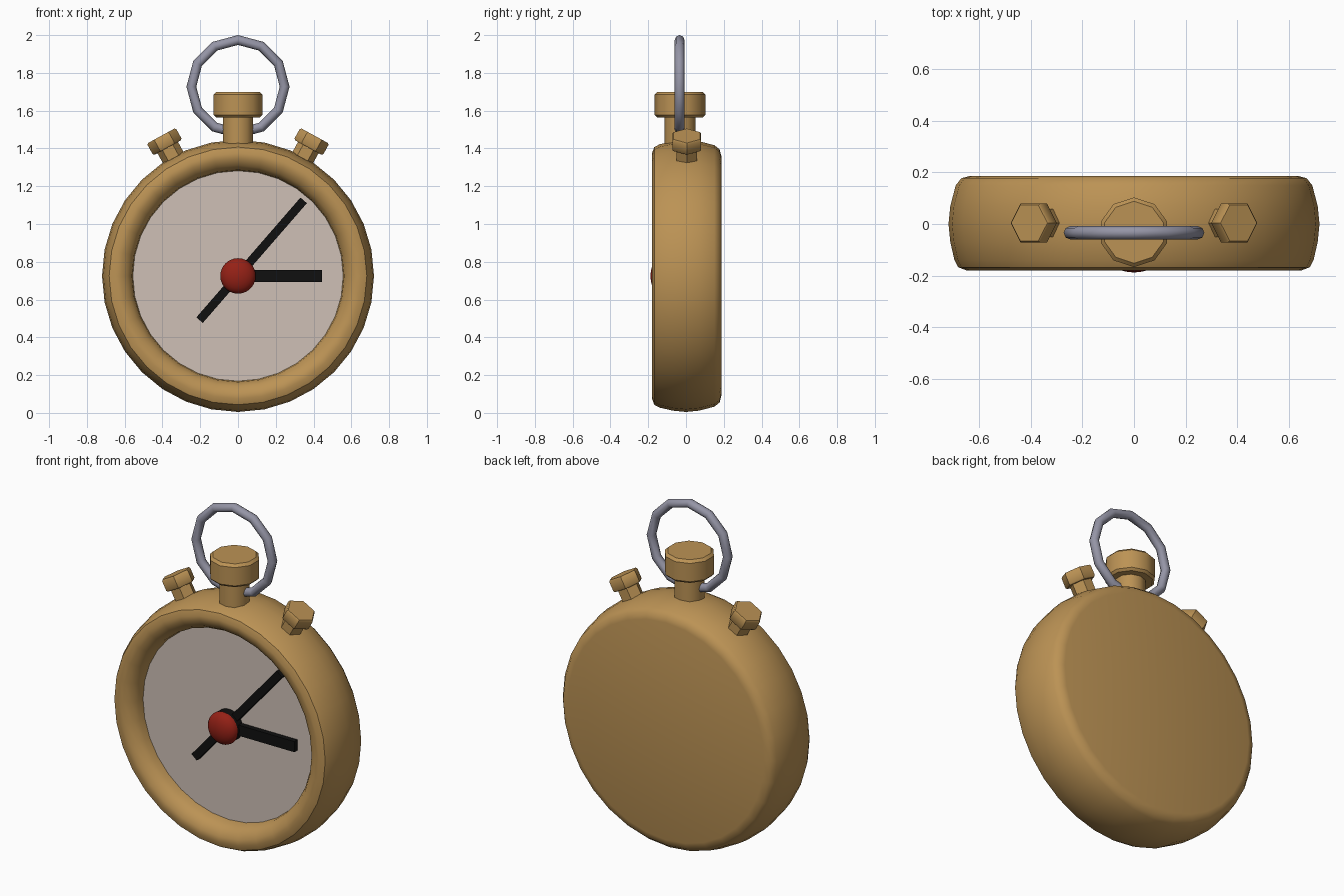
import bpy, bmesh
from math import cos, sin, pi, radians
from mathutils import Matrix

if "Cube" in bpy.data.objects:
    bpy.data.objects.remove(bpy.data.objects["Cube"])

CZ = 0.725  # height of the dial centre


def material(name, rgb):
    m = bpy.data.materials.new(name)
    m.diffuse_color = (*rgb, 1)
    m.use_nodes = True
    m.node_tree.nodes["Principled BSDF"].inputs["Base Color"].default_value = m.diffuse_color
    return m


BRASS = material("brass", (0.50, 0.29, 0.09))
STEEL = material("steel", (0.30, 0.30, 0.38))
CREAM = material("cream", (0.62, 0.53, 0.47))
BLACK = material("black", (0.005, 0.005, 0.005))
RED = material("red", (0.30, 0.015, 0.008))


def finish(name, bm, matrix, mat, angle=40):
    bmesh.ops.recalc_face_normals(bm, faces=bm.faces)
    bm.transform(matrix)
    mesh = bpy.data.meshes.new(name)
    bm.to_mesh(mesh)
    bm.free()
    mesh.materials.append(mat)
    ob = bpy.data.objects.new(name, mesh)
    bpy.context.collection.objects.link(ob)
    bpy.ops.object.select_all(action='DESELECT')
    ob.select_set(True)
    bpy.context.view_layer.objects.active = ob
    bpy.ops.object.shade_smooth_by_angle(angle=radians(angle))
    return ob


def lathe(name, profile, sides, matrix, mat, start=0.0, loop=False, angle=40):
    """Spin (radius, height) points about local z."""
    bm = bmesh.new()
    rings = []
    for r, h in profile:
        if r == 0:
            rings.append([bm.verts.new((0, 0, h))] * sides)
        else:
            a = [start + 2 * pi * i / sides for i in range(sides)]
            rings.append([bm.verts.new((r * cos(t), r * sin(t), h)) for t in a])
    pairs = list(zip(rings, rings[1:])) + ([(rings[-1], rings[0])] if loop else [])
    for p, q in pairs:
        for i in range(sides):
            j = (i + 1) % sides
            bm.faces.new(dict.fromkeys((p[i], p[j], q[j], q[i])))
    return finish(name, bm, matrix, mat, angle)


def bar(name, start, end, width, angle):
    """Flat clock hand along a direction in the dial plane."""
    bm = bmesh.new()
    bmesh.ops.create_cube(bm, size=1)
    bm.transform(Matrix.Translation(((start + end) / 2, 0, 0))
                 @ Matrix.Diagonal((end - start, 0.03, width, 1)))
    m = Matrix.Translation((0, -0.1, CZ)) @ Matrix.Rotation(-radians(angle), 4, 'Y')
    finish(name, bm, m, BLACK, 20)


# local z points out of the front of the watch
FRONT = Matrix.Translation((0, 0, CZ)) @ Matrix.Rotation(pi / 2, 4, 'X')

# case with rounded rim and recessed front
lathe("case", [(0, -0.187), (0.635, -0.187), (0.67, -0.178), (0.692, -0.15),
               (0.713, -0.07), (0.72, 0), (0.713, 0.07), (0.697, 0.14),
               (0.682, 0.168), (0.65, 0.18), (0.62, 0.176), (0.585, 0.155),
               (0.562, 0.12), (0.556, 0.07), (0, 0.07)], 32, FRONT, BRASS)
lathe("dial", [(0.557, 0.082), (0, 0.082)], 32, FRONT, CREAM)

# hands and hub
bar("long_hand", -0.31, 0.53, 0.045, 49)
bar("short_hand", 0.0, 0.445, 0.062, 0)
lathe("hub_base", [(0, 0.08), (0.09, 0.08), (0.09, 0.135), (0, 0.135)], 24, FRONT, BLACK)
dome = [(0.094 * cos(t * pi / 12), 0.135 + 0.053 * sin(t * pi / 12)) for t in range(6)]
lathe("hub_cap", [(0, 0.135)] + dome + [(0, 0.188)], 24, FRONT, RED)

# crown on top
lathe("crown", [(0, 1.38), (0.083, 1.38), (0.083, 1.565), (0.122, 1.565),
                (0.135, 1.578), (0.135, 1.685), (0.12, 1.70), (0, 1.70)],
      10, Matrix.Translation((0, -0.032, 0)), BRASS, start=pi / 2)

# hexagonal side buttons
for side, label in ((1, "right"), (-1, "left")):
    m = (Matrix.Translation((0, 0.004, CZ))
         @ Matrix.Rotation(side * radians(28.7), 4, 'Y'))
    lathe(label + "_button", [(0, 0.66), (0.062, 0.66), (0.062, 0.775), (0.08, 0.775),
                              (0.087, 0.783), (0.087, 0.838), (0.08, 0.846), (0, 0.846)],
          6, m, BRASS)

# hanging ring through the crown neck
tube = [(0.247 + 0.026 * cos(i * pi / 4), 0.026 * sin(i * pi / 4)) for i in range(8)]
lathe("hanging_ring", tube, 12,
      Matrix.Translation((0, -0.034, 1.727)) @ Matrix.Rotation(pi / 2, 4, 'X'),
      STEEL, loop=True, angle=50)
